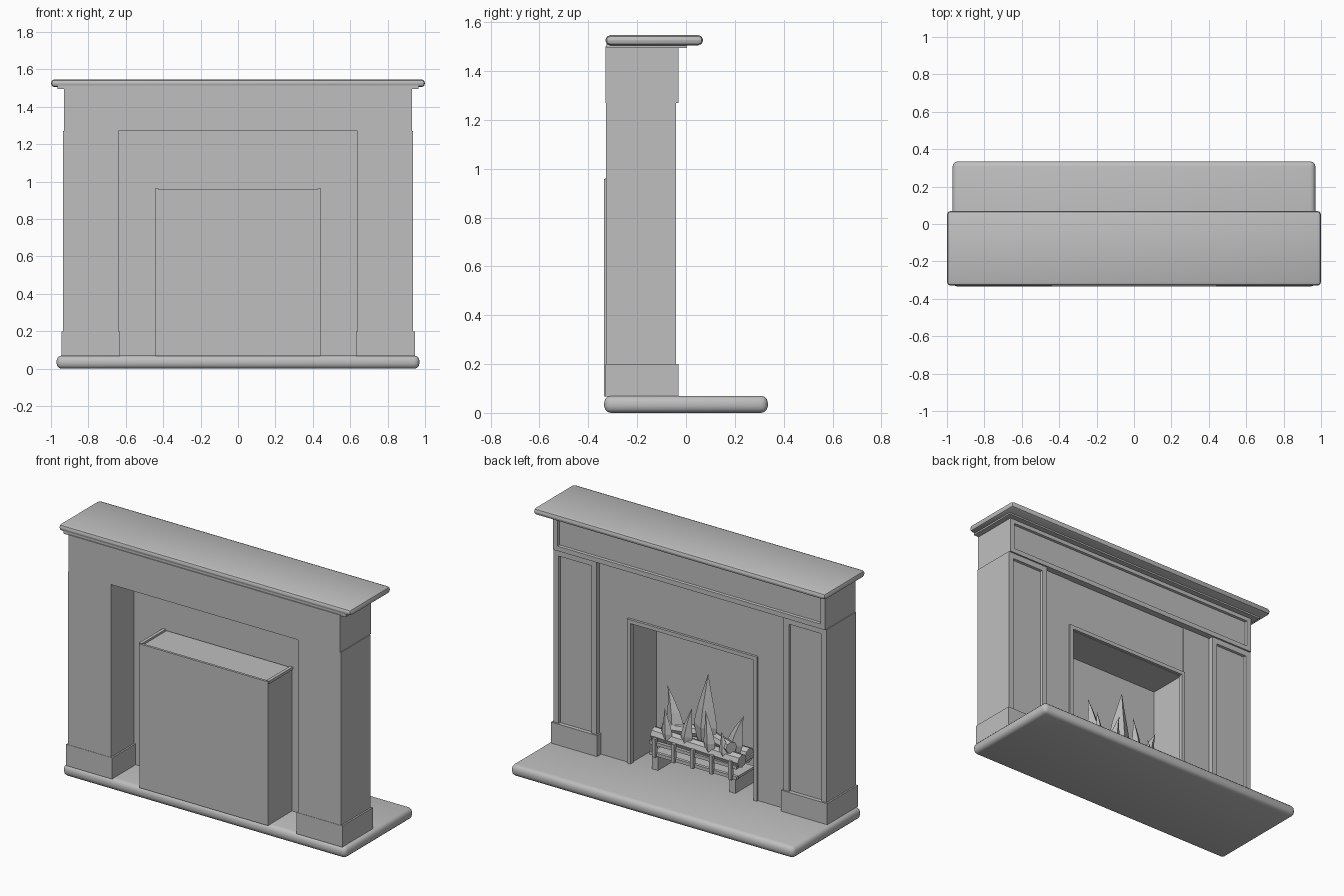
import bpy, bmesh, math
from mathutils import Matrix, Vector

cube = bpy.data.objects.get("Cube")
if cube:
    bpy.data.objects.remove(cube, do_unlink=True)

stone = bpy.data.materials.new("light_grey")
stone.use_nodes = True
GREY = (0.52, 0.52, 0.52, 1)
stone.diffuse_color = GREY
stone.node_tree.nodes["Principled BSDF"].inputs["Base Color"].default_value = GREY


def finish(name, bm, smooth=False):
    mesh = bpy.data.meshes.new(name)
    bmesh.ops.recalc_face_normals(bm, faces=bm.faces)
    bm.to_mesh(mesh)
    bm.free()
    mesh.materials.append(stone)
    obj = bpy.data.objects.new(name, mesh)
    bpy.context.collection.objects.link(obj)
    if smooth:
        bpy.ops.object.select_all(action="DESELECT")
        obj.select_set(True)
        bpy.context.view_layer.objects.active = obj
        bpy.ops.object.shade_smooth_by_angle(angle=math.radians(40))
    return obj


def box(name, x, y, z, bevel=0, segments=3, upright_only=False, panel=0, depth=0.015):
    """Box from (min, max) ranges, with optional rounding and a sunk +y panel."""
    bm = bmesh.new()
    bmesh.ops.create_cube(bm, size=1)
    for v in bm.verts:
        for i, (lo, hi) in enumerate((x, y, z)):
            v.co[i] = hi if v.co[i] > 0 else lo
    if bevel:
        edges = bm.edges[:]
        if upright_only:
            edges = [e for e in edges if abs(e.verts[0].co.z - e.verts[1].co.z) > 0.1
                     and e.verts[0].co.y == y[1]]
        bmesh.ops.bevel(bm, geom=edges, offset=bevel, segments=segments,
                        profile=0.5, affect="EDGES")
    if panel:
        bm.normal_update()
        face = max(bm.faces, key=lambda f: f.calc_center_median().y + f.calc_area())
        # sharp frame, then a straight drop to the sunk field
        bmesh.ops.inset_region(bm, faces=[face], thickness=panel)
        bmesh.ops.inset_region(bm, faces=[face], thickness=0.004, depth=-depth)
    return finish(name, bm, bool(bevel))


def rod(name, start, end, radius, sides=8):
    start, end = Vector(start), Vector(end)
    axis = end - start
    bm = bmesh.new()
    bmesh.ops.create_cone(bm, cap_ends=True, segments=sides, radius1=radius,
                          radius2=radius, depth=axis.length)
    turn = axis.to_track_quat("Z", "Y").to_matrix().to_4x4()
    bm.transform(Matrix.Translation((start + end) / 2) @ turn)
    return finish(name, bm)


def flame(name, x, y, base, tip, width, lean):
    """Curved leaf with a diamond section, pointed at both ends."""
    bm = bmesh.new()
    rings = []
    for t, w in ((0, 0.35), (0.15, 0.8), (0.32, 1), (0.55, 0.72), (0.78, 0.35), (1, 0.01)):
        cx, cz = x + lean * t * t, base + (tip - base) * t
        half = width * w / 2
        rings.append([bm.verts.new((cx + dx * half, y + dy * half * 0.6, cz))
                      for dx, dy in ((1, 0), (0, 1), (-1, 0), (0, -1))])
    for a, b in zip(rings, rings[1:]):
        for i in range(4):
            j = (i + 1) % 4
            bm.faces.new((a[i], a[j], b[j], b[i]))
    bm.faces.new(rings[0])
    bm.faces.new(rings[-1])
    return finish(name, bm)


# Hearth slab, mantel shelf and moulding, frieze
box("hearth", (-0.97, 0.97), (-0.335, 0.335), (0, 0.07), bevel=0.028)
box("mantel_shelf", (-1, 1), (-0.33, 0.07), (1.505, 1.547), bevel=0.02, segments=2)
box("mantel_moulding", (-0.965, 0.965), (-0.325, 0.005), (1.495, 1.515))
box("frieze", (-0.93, 0.93), (-0.33, -0.03), (1.27, 1.5), panel=0.042)


def span(side, lo, hi):
    return tuple(sorted((side * lo, side * hi)))


# Mirrored surround pieces
for side, label in ((1, "left"), (-1, "right")):
    box(label + "_pilaster", span(side, 0.64, 0.935), (-0.328, -0.04), (0.15, 1.27),
        bevel=0.02, upright_only=True, panel=0.05)
    box(label + "_plinth", span(side, 0.63, 0.945), (-0.33, -0.03), (0.068, 0.2))
    box(label + "_slip", span(side, 0.44, 0.65), (-0.1, -0.07), (0.068, 1.275))
    box(label + "_firebox_wall", span(side, 0.425, 0.44), (-0.33, -0.07), (0.068, 0.95))
    box(label + "_firebox_trim", span(side, 0.42, 0.445), (-0.085, -0.058), (0.068, 0.962))
    box(label + "_firebox_rim", span(side, 0.425, 0.445), (-0.33, -0.08), (0.945, 0.962))
box("top_slip", (-0.44, 0.44), (-0.1, -0.073), (0.955, 1.275))

# Firebox shell
box("firebox_back", (-0.44, 0.44), (-0.335, -0.32), (0.068, 0.958))
box("firebox_top", (-0.43, 0.43), (-0.325, -0.075), (0.935, 0.95))
box("firebox_top_trim", (-0.445, 0.445), (-0.085, -0.058), (0.938, 0.962))

# Grate: feet, rails and uprights
for side, label in ((1, "left"), (-1, "right")):
    box(label + "_grate_foot", span(side, 0.245, 0.285), (-0.26, -0.075), (0.068, 0.17))
    box(label + "_grate_end_rail", span(side, 0.27, 0.29), (-0.26, -0.07), (0.23, 0.25))
box("grate_floor", (-0.29, 0.29), (-0.26, -0.08), (0.155, 0.17))
for z in (0.16, 0.225):
    box("grate_rail", (-0.3, 0.3), (-0.085, -0.065), (z, z + 0.02))
for i in range(5):
    x = -0.26 + 0.13 * i
    box("grate_bar", (x - 0.011, x + 0.011), (-0.075, -0.055), (0.155, 0.27))

# Logs
rod("front_log", (-0.31, -0.105, 0.265), (0.3, -0.12, 0.27), 0.04)
rod("back_log", (-0.28, -0.22, 0.25), (0.29, -0.2, 0.26), 0.045)
rod("cross_log", (-0.24, -0.1, 0.33), (0.05, -0.23, 0.31), 0.035)
rod("top_log", (0.24, -0.12, 0.33), (-0.02, -0.21, 0.32), 0.035)

# Flames
for x, y, tip, width, lean in (
        (-0.02, -0.16, 0.71, 0.16, -0.02), (0.17, -0.15, 0.57, 0.12, 0.06),
        (-0.22, -0.15, 0.52, 0.11, -0.07), (0.07, -0.1, 0.5, 0.08, -0.04),
        (-0.1, -0.09, 0.52, 0.08, 0.03), (0.19, -0.09, 0.46, 0.07, 0.02),
        (-0.2, -0.09, 0.42, 0.07, 0.02)):
    flame("flame", x, y, 0.24, tip, width, lean)
